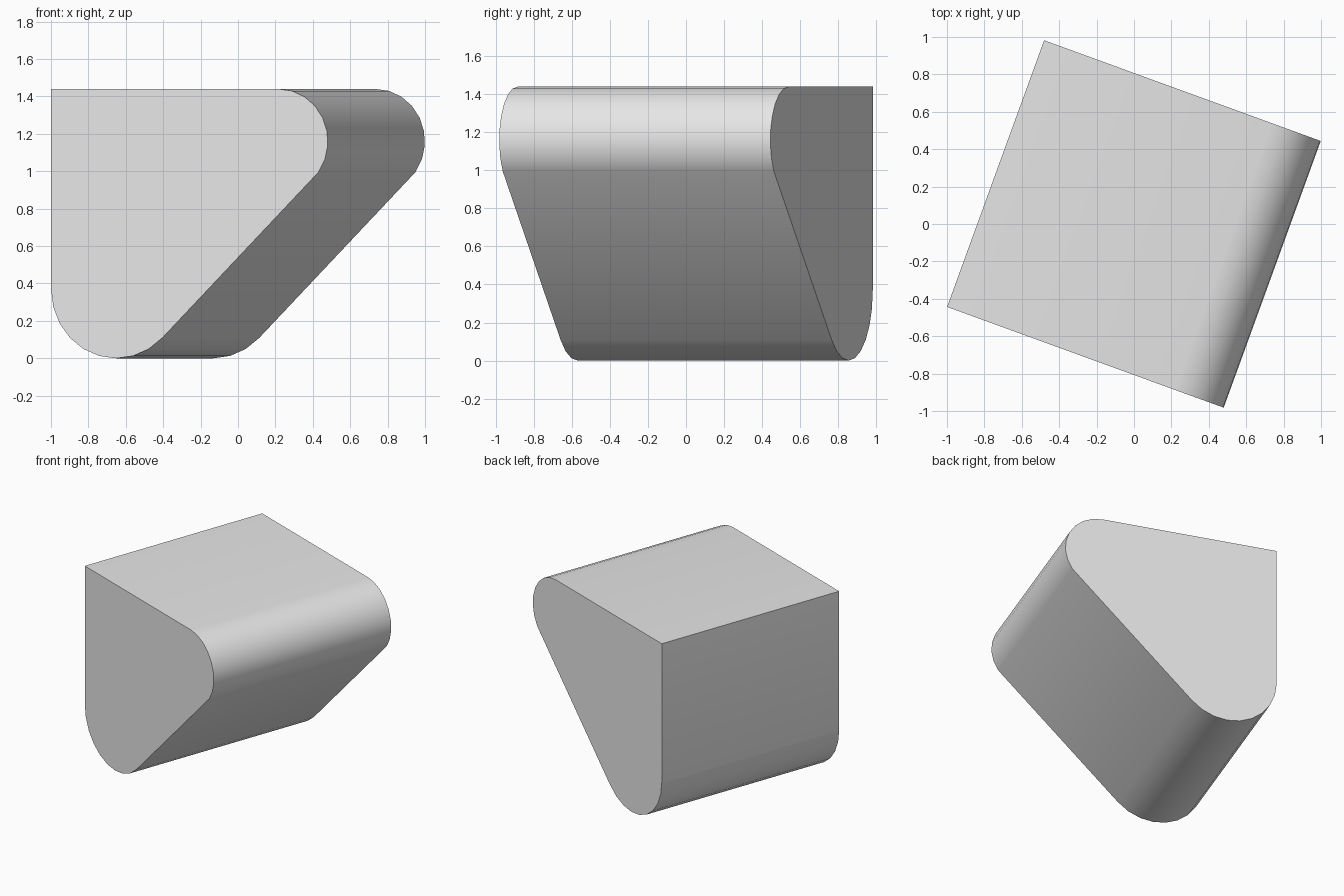
import bpy
import bmesh
from math import radians, cos, sin
from mathutils import Matrix, Vector

cube = bpy.data.objects.get("Cube")
if cube:
    bpy.data.objects.remove(cube, do_unlink=True)

WIDTH, DEPTH, HEIGHT = 1.575, 1.517, 1.44
TURN = radians(-20)


def arc(cx, cz, radius, start, end, steps):
    """Points along a circular arc, angles in degrees."""
    angles = [radians(start + (end - start) * i / steps) for i in range(steps + 1)]
    return [(cx + radius * cos(a), cz + radius * sin(a)) for a in angles]


# Cross-section: square corner at top left, rounded bottom and right corners
profile = [(0, HEIGHT)]
profile += arc(0.37, 0.37, 0.37, 180, 315, 9)
profile += arc(WIDTH - 0.28, HEIGHT - 0.28, 0.28, -36, 90, 8)

# Extrude the cross-section into a prism
bm = bmesh.new()
front = bm.faces.new([bm.verts.new((x - WIDTH / 2, -DEPTH / 2, z)) for x, z in profile])
result = bmesh.ops.extrude_face_region(bm, geom=[front], use_keep_orig=True)
back = [v for v in result["geom"] if isinstance(v, bmesh.types.BMVert)]
bmesh.ops.translate(bm, verts=back, vec=Vector((0, DEPTH, 0)))
bmesh.ops.recalc_face_normals(bm, faces=bm.faces[:])

# Turn the block about the vertical axis
bmesh.ops.transform(bm, matrix=Matrix.Rotation(TURN, 4, "Z"), verts=bm.verts[:])
mesh = bpy.data.meshes.new("rounded_wedge_block")
bm.to_mesh(mesh)
bm.free()
block = bpy.data.objects.new("rounded_wedge_block", mesh)
bpy.context.collection.objects.link(block)

# Plain light grey
grey = bpy.data.materials.new("light_grey")
grey.use_nodes = True
colour = (0.8, 0.8, 0.8, 1)
grey.diffuse_color = colour
grey.node_tree.nodes["Principled BSDF"].inputs["Base Color"].default_value = colour
mesh.materials.append(grey)

# Smooth the rounded sides, keep the end edges sharp
bpy.ops.object.select_all(action="DESELECT")
block.select_set(True)
bpy.context.view_layer.objects.active = block
bpy.ops.object.shade_smooth_by_angle(angle=radians(30))
